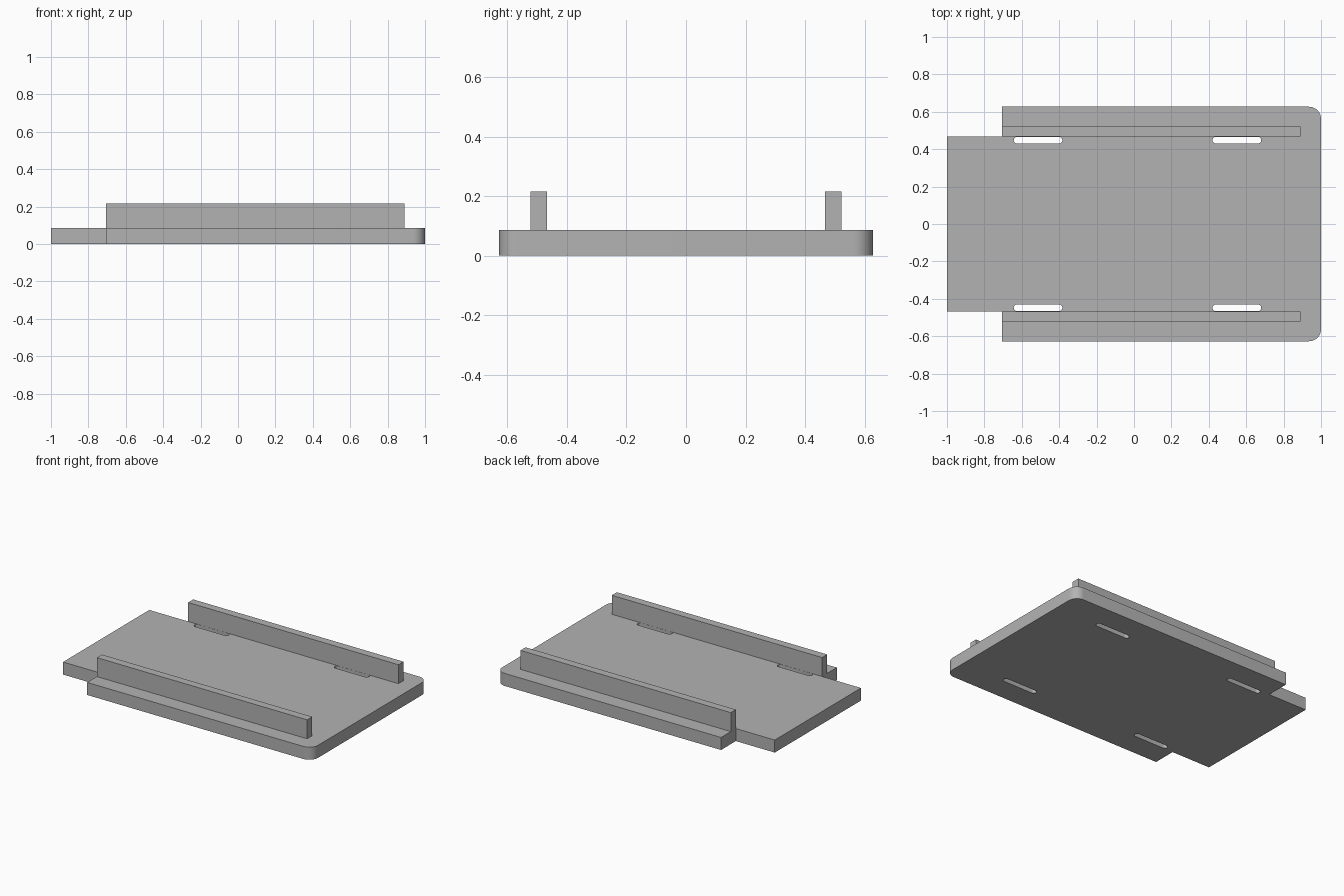
import bpy
import bmesh
from math import cos, sin, pi

cube = bpy.data.objects.get("Cube")
if cube:
    bpy.data.objects.remove(cube, do_unlink=True)

PLATE_TOP, RAIL_TOP = 0.086, 0.216
HALF_W, NECK_W, STEP_X = 0.627, 0.467, -0.705
CORNER, SLOT_R = 0.065, 0.018

grey = bpy.data.materials.new("plain_grey")
grey.use_nodes = True
colour = (0.45, 0.45, 0.45, 1)
grey.diffuse_color = colour
grey.node_tree.nodes["Principled BSDF"].inputs["Base Color"].default_value = colour


def arc(cx, cy, r, start, end, steps=10):
    angles = [start + (end - start) * i / steps for i in range(steps + 1)]
    return [(cx + r * cos(a), cy + r * sin(a)) for a in angles]


def prism(name, outlines, z0, z1):
    """Extrude counter-clockwise outlines from z0 up to z1."""
    bm = bmesh.new()
    for outline in outlines:
        low = [bm.verts.new((x, y, z0)) for x, y in outline]
        high = [bm.verts.new((x, y, z1)) for x, y in outline]
        bm.faces.new(low[::-1])
        bm.faces.new(high)
        for i in range(len(low)):
            j = (i + 1) % len(low)
            bm.faces.new((low[i], low[j], high[j], high[i]))
    mesh = bpy.data.meshes.new(name)
    bm.to_mesh(mesh)
    bm.free()
    mesh.materials.append(grey)
    obj = bpy.data.objects.new(name, mesh)
    bpy.context.collection.objects.link(obj)
    return obj


def slot(x0, x1, y):
    return (arc(x1 - SLOT_R, y, SLOT_R, -pi / 2, pi / 2)
            + arc(x0 + SLOT_R, y, SLOT_R, pi / 2, 3 * pi / 2))


# Base plate: rounded corners at one end, narrower tongue at the other
cx, cy = 1 - CORNER, HALF_W - CORNER
outline = [(-1, -NECK_W), (STEP_X, -NECK_W), (STEP_X, -HALF_W)]
outline += arc(cx, -cy, CORNER, -pi / 2, 0)
outline += arc(cx, cy, CORNER, 0, pi / 2)
outline += [(STEP_X, HALF_W), (STEP_X, NECK_W), (-1, NECK_W)]
plate = prism("base_plate", [outline], 0, PLATE_TOP)

# Four strap slots along the inner side of the rails
slot_y = NECK_W - SLOT_R - 0.001
slots = [slot(x, x + 0.26, side * slot_y) for x in (-0.643, 0.42) for side in (-1, 1)]
cutter = prism("slot_cutter", slots, -0.1, PLATE_TOP + 0.1)
cutter.hide_render = True
cut = plate.modifiers.new("slots", 'BOOLEAN')
cut.operation = 'DIFFERENCE'
cut.solver = 'EXACT'
cut.object = cutter
bpy.context.view_layer.objects.active = plate
plate.select_set(True)
bpy.ops.object.modifier_apply(modifier=cut.name)
bpy.data.objects.remove(cutter, do_unlink=True)
bpy.ops.object.shade_smooth_by_angle(angle=pi / 6)

# Upright side rails
for name, side in (("left_rail", -1), ("right_rail", 1)):
    y0, y1 = sorted((side * NECK_W, side * 0.522))
    prism(name, [[(STEP_X, y0), (0.89, y0), (0.89, y1), (STEP_X, y1)]], PLATE_TOP, RAIL_TOP)
